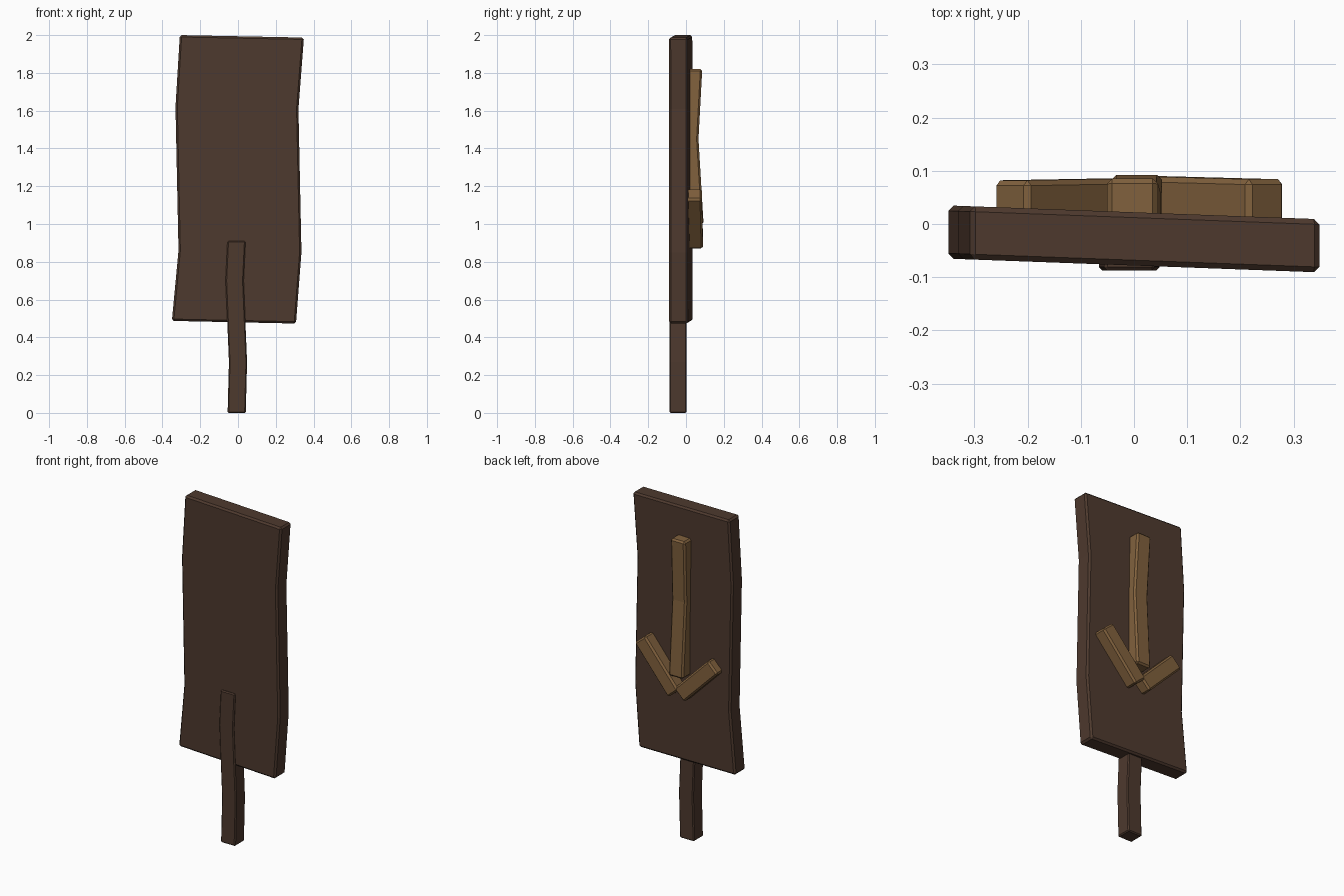
import bpy, bmesh
from mathutils import Vector

if "Cube" in bpy.data.objects:
    bpy.data.objects.remove(bpy.data.objects["Cube"])


def material(name, color):
    m = bpy.data.materials.new(name)
    m.diffuse_color = (*color, 1)
    m.use_nodes = True
    m.node_tree.nodes["Principled BSDF"].inputs["Base Color"].default_value = m.diffuse_color
    return m


DARK = material("dark_wood", (0.075, 0.041, 0.027))
LIGHT = material("light_wood", (0.22, 0.12, 0.047))


def plank(name, sections, mat, bevel):
    """Loft rectangles; each section is (x1, z1, x2, z2, front1, back1, front2, back2)."""
    bm = bmesh.new()
    rings = []
    for x1, z1, x2, z2, f1, b1, f2, b2 in sections:
        rings.append([bm.verts.new(p) for p in
                      ((x1, f1, z1), (x2, f2, z2), (x2, b2, z2), (x1, b1, z1))])
    for lo, hi in zip(rings, rings[1:]):
        for i in range(4):
            j = (i + 1) % 4
            bm.faces.new((lo[i], lo[j], hi[j], hi[i]))
    bm.faces.new(rings[0])
    bm.faces.new(rings[-1])
    bmesh.ops.recalc_face_normals(bm, faces=bm.faces)
    mesh = bpy.data.meshes.new(name)
    bm.to_mesh(mesh)
    bm.free()
    obj = bpy.data.objects.new(name, mesh)
    bpy.context.collection.objects.link(obj)
    mesh.materials.append(mat)
    mod = obj.modifiers.new("worn_edges", 'BEVEL')
    mod.width = bevel
    mod.segments = 1
    mod.limit_method = 'ANGLE'
    return obj


# Warped sign board, turned slightly about z
def board_section(x1, z1, x2, z2):
    y1, y2 = (-0.028 - 0.037 * x for x in (x1, x2))
    return (x1, z1, x2, z2, y1 - 0.05, y1 + 0.05, y2 - 0.05, y2 + 0.05)


plank("sign_board", [board_section(*s) for s in (
    (-0.35, 0.487, 0.307, 0.473), (-0.315, 0.86, 0.336, 0.85),
    (-0.331, 1.62, 0.32, 1.61), (-0.308, 2.0, 0.349, 1.987))], DARK, 0.01)

# Crooked post
plank("post", [(x - 0.048, z, x + 0.048, z, -0.087, 0.003, -0.087, 0.003)
               for x, z in ((-0.007, 0.0), (0.0, 0.27), (-0.018, 0.7), (-0.008, 0.91))],
      DARK, 0.006)

# Arrow shaft
plank("arrow_shaft", [(x - 0.048, z, x + 0.048, z, -0.01, b, -0.01, b)
                      for x, z, b in ((0.005, 1.0, 0.093), (0.003, 1.45, 0.066),
                                      (-0.003, 1.82, 0.086))], LIGHT, 0.01)

# Two arrow head arms, each from the tip to its outer end
for name, tip, end, back in (("arrow_arm_right", (0.025, 0.895), (0.25, 1.16), (0.09, 0.084)),
                             ("arrow_arm_left", (-0.01, 0.895), (-0.233, 1.118), (0.086, 0.082))):
    d = (Vector(end) - Vector(tip)).normalized()
    side = Vector((d.y, -d.x)) * 0.046
    sections = []
    for p, b in zip((tip, end), back):
        a, c = Vector(p) - side, Vector(p) + side
        sections.append((a.x, a.y, c.x, c.y, -0.01, b, -0.01, b))
    plank(name, sections, LIGHT, 0.01)
